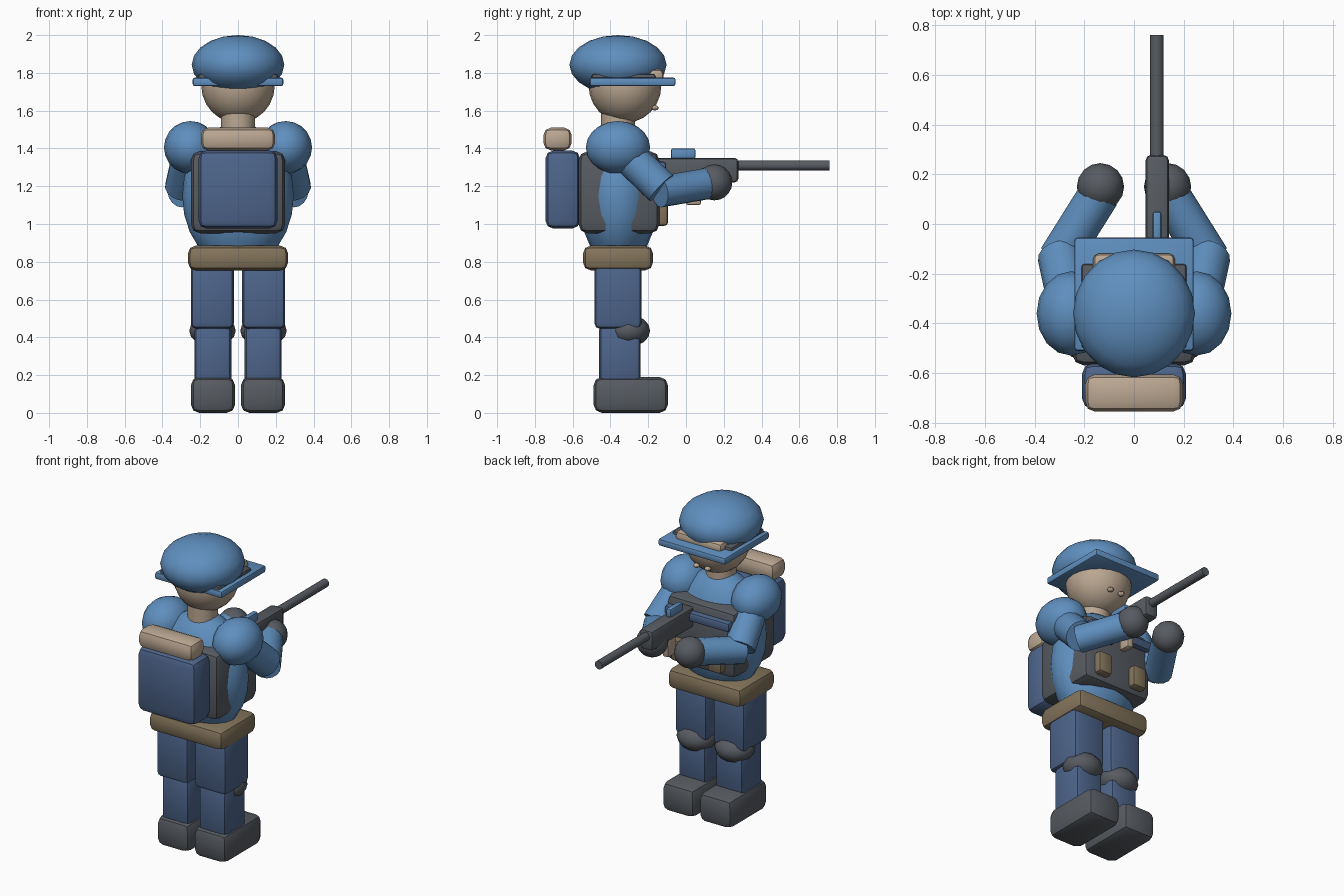
import bpy, math
from mathutils import Vector

if "Cube" in bpy.data.objects:
    bpy.data.objects.remove(bpy.data.objects["Cube"])


def material(name, rgb):
    m = bpy.data.materials.new(name)
    m.diffuse_color = (*rgb, 1)
    m.use_nodes = True
    m.node_tree.nodes["Principled BSDF"].inputs["Base Color"].default_value = m.diffuse_color
    return m


BLUE = material("uniform blue", (0.115, 0.275, 0.52))
NAVY = material("trouser navy", (0.075, 0.13, 0.26))
DARK = material("dark grey", (0.095, 0.105, 0.12))
TAN = material("light tan", (0.50, 0.39, 0.29))
BROWN = material("belt brown", (0.23, 0.175, 0.105))


def finish(name, mat, angle):
    o = bpy.context.object
    o.name = name
    o.data.materials.append(mat)
    bpy.ops.object.shade_smooth_by_angle(angle=math.radians(angle))
    return o


def box(name, mat, x, y, z, bevel=0.03, segments=2):
    """Rounded box from (min, max) ranges."""
    bpy.ops.mesh.primitive_cube_add(size=1)
    o = bpy.context.object
    o.location = [(a + b) / 2 for a, b in (x, y, z)]
    o.scale = [b - a for a, b in (x, y, z)]
    bpy.ops.object.transform_apply(location=False, rotation=False, scale=True)
    mod = o.modifiers.new("bevel", 'BEVEL')
    mod.width, mod.segments, mod.limit_method = bevel, segments, 'ANGLE'
    bpy.ops.object.modifier_apply(modifier="bevel")
    return finish(name, mat, 25)


def ball(name, mat, loc, radii, segments=16, rings=10):
    bpy.ops.mesh.primitive_uv_sphere_add(segments=segments, ring_count=rings, location=loc)
    bpy.context.object.scale = radii
    bpy.ops.object.transform_apply(location=False, rotation=False, scale=True)
    return finish(name, mat, 40)


def rod(name, mat, a, b, r, sides=16):
    a, b = Vector(a), Vector(b)
    bpy.ops.mesh.primitive_cylinder_add(vertices=sides, radius=r, depth=(b - a).length,
                                        location=(a + b) / 2)
    o = bpy.context.object
    o.rotation_euler = (b - a).to_track_quat('Z', 'Y').to_euler()
    return finish(name, mat, 40)


def span(s, a, b):
    return tuple(sorted((s * a, s * b)))


# legs and arms, mirrored left and right
for side, s in (("left", -1), ("right", 1)):
    box(side + "_boot", DARK, span(s, 0.015, 0.25), (-0.49, -0.095), (0, 0.19), 0.045)
    box(side + "_shin", NAVY, span(s, 0.035, 0.23), (-0.46, -0.24), (0.15, 0.47), 0.03)
    ball(side + "_knee_pad", DARK, (s * 0.135, -0.305, 0.435), (0.123, 0.115, 0.085), 12, 8)
    box(side + "_thigh", NAVY, span(s, 0.022, 0.25), (-0.485, -0.235), (0.445, 0.82), 0.03)
    ball(side + "_shoulder", BLUE, (s * 0.252, -0.36, 1.405), (0.14, 0.17, 0.14))
    rod(side + "_upper_arm", BLUE, (s * 0.25, -0.34, 1.39), (s * 0.295, -0.13, 1.19), 0.093)
    rod(side + "_forearm", BLUE, (s * 0.303, -0.14, 1.17), (s * 0.14, 0.12, 1.215), 0.083)
    ball(side + "_hand", DARK, (s * 0.135, 0.15, 1.22), (0.095, 0.095, 0.095))
    box(side + "_pouch", BROWN, span(s, 0.08, 0.18), (-0.18, -0.095), (0.99, 1.13), 0.02)
    ball(side + "_face_bump", TAN, (s * 0.04, -0.165, 1.615), (0.02, 0.02, 0.014), 8, 6)

# body
box("belt", BROWN, (-0.265, 0.265), (-0.545, -0.175), (0.755, 0.885), 0.04)
ball("torso", BLUE, (0, -0.357, 1.15), (0.295, 0.21, 0.385), 20, 12)
box("vest", DARK, (-0.25, 0.25), (-0.57, -0.14), (0.95, 1.385), 0.05)
box("chest_strap", NAVY, (-0.23, 0.23), (-0.17, -0.105), (1.27, 1.33), 0.015)

# backpack with bed roll
box("backpack", NAVY, (-0.21, 0.21), (-0.745, -0.56), (0.975, 1.39), 0.045)
box("bed_roll", TAN, (-0.197, 0.197), (-0.755, -0.605), (1.39, 1.51), 0.04)

# head and hat
rod("neck", TAN, (0, -0.36, 1.46), (0, -0.36, 1.6), 0.09)
ball("head", TAN, (0, -0.323, 1.735), (0.195, 0.193, 0.2), 20, 12)
ball("cap", BLUE, (0, -0.36, 1.843), (0.245, 0.257, 0.157), 20, 10)
box("brim", BLUE, (-0.24, 0.24), (-0.51, -0.055), (1.73, 1.775), 0.012)
box("head_strap", DARK, (-0.212, 0.212), (-0.5, -0.16), (1.745, 1.795), 0.015)
box("goggles", TAN, (-0.165, 0.165), (-0.22, -0.118), (1.75, 1.82), 0.025)

# rifle
box("rifle_body", DARK, (0.047, 0.14), (-0.17, 0.277), (1.22, 1.35), 0.02)
rod("rifle_barrel", DARK, (0.092, 0.25, 1.31), (0.092, 0.76, 1.31), 0.027, 12)
box("rifle_sight", BLUE, (0.075, 0.11), (-0.08, 0.05), (1.345, 1.4), 0.01)
box("rifle_magazine", TAN, (0.07, 0.115), (0.0, 0.08), (1.10, 1.24), 0.012)
